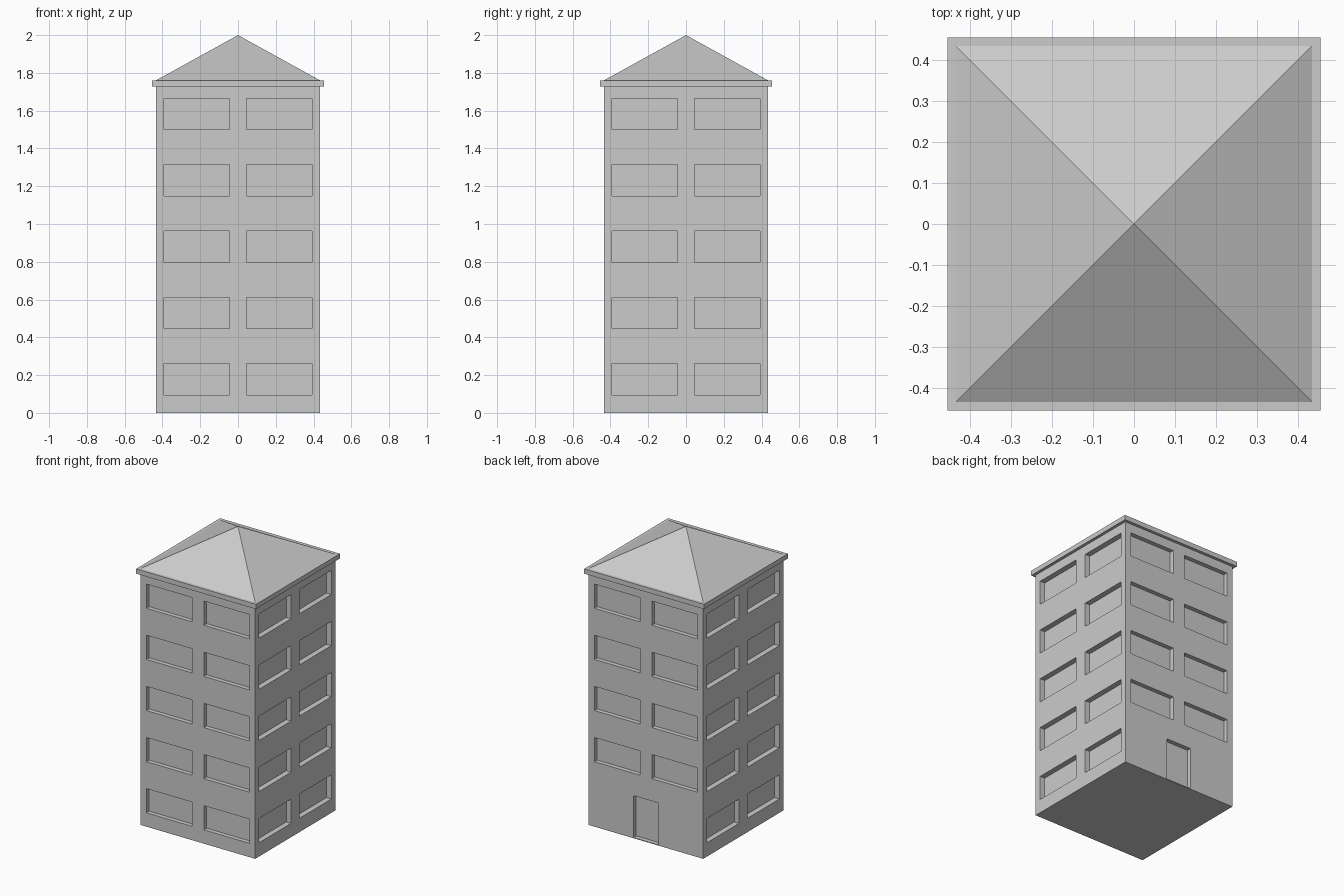
import bpy, bmesh
from math import pi
from mathutils import Matrix, Vector

if "Cube" in bpy.data.objects:
    bpy.data.objects.remove(bpy.data.objects["Cube"])

HALF = 0.435                      # half width of the tower
WALL_TOP, EAVE_TOP, APEX = 1.727, 1.76, 2.0
FLOORS, PITCH, SILL, WIN_H = 5, 0.351, 0.095, 0.166
WIN_IN, WIN_OUT = 0.045, 0.391    # window span either side of the centre
DOOR_HALF, DOOR_TOP = 0.095, 0.292


def add_box(bm, lo, hi, rot=0.0):
    lo, hi = Vector(lo), Vector(hi)
    m = (Matrix.Rotation(rot, 4, 'Z') @ Matrix.Translation((lo + hi) / 2)
         @ Matrix.Diagonal((*(hi - lo), 1)))
    bmesh.ops.create_cube(bm, size=1, matrix=m)


def make_object(name, bm):
    bmesh.ops.recalc_face_normals(bm, faces=bm.faces)
    mesh = bpy.data.meshes.new(name)
    bm.to_mesh(mesh)
    bm.free()
    obj = bpy.data.objects.new(name, mesh)
    bpy.context.collection.objects.link(obj)
    return obj


# Tower block
bm = bmesh.new()
add_box(bm, (-HALF, -HALF, 0), (HALF, HALF, WALL_TOP))
tower = make_object("tower_walls", bm)

# Window and door recesses: each side is laid out on the front, then turned
bm = bmesh.new()
for side in range(4):             # front, right, back, left
    rot = side * pi / 2
    depth = 0.037 if side % 2 else 0.03
    y0, y1 = -HALF - 0.05, -HALF + depth
    for floor in range(FLOORS):
        z = SILL + floor * PITCH
        if side == 2 and floor == 0:
            add_box(bm, (-DOOR_HALF, y0, 0.005), (DOOR_HALF, y1, DOOR_TOP), rot)
            continue
        for x0, x1 in ((-WIN_OUT, -WIN_IN), (WIN_IN, WIN_OUT)):
            add_box(bm, (x0, y0, z), (x1, y1, z + WIN_H), rot)
cutter = make_object("recess_cutter", bm)
cutter.hide_render = True

# Cut the recesses and drop the cutter
mod = tower.modifiers.new("recesses", 'BOOLEAN')
mod.operation, mod.solver, mod.object = 'DIFFERENCE', 'EXACT', cutter
deps = bpy.context.evaluated_depsgraph_get()
cut_mesh = bpy.data.meshes.new_from_object(tower.evaluated_get(deps))
tower.modifiers.clear()
tower.data = cut_mesh
bpy.data.objects.remove(cutter)

# Eave slab
bm = bmesh.new()
add_box(bm, (-0.455, -0.455, WALL_TOP), (0.455, 0.455, EAVE_TOP))
make_object("eave_slab", bm)

# Pyramid roof
bm = bmesh.new()
base = [bm.verts.new((sx * HALF, sy * HALF, EAVE_TOP))
        for sx, sy in ((-1, -1), (1, -1), (1, 1), (-1, 1))]
tip = bm.verts.new((0, 0, APEX))
for i in range(4):
    bm.faces.new((base[i], base[(i + 1) % 4], tip))
bm.faces.new(base[::-1])
make_object("pyramid_roof", bm)
